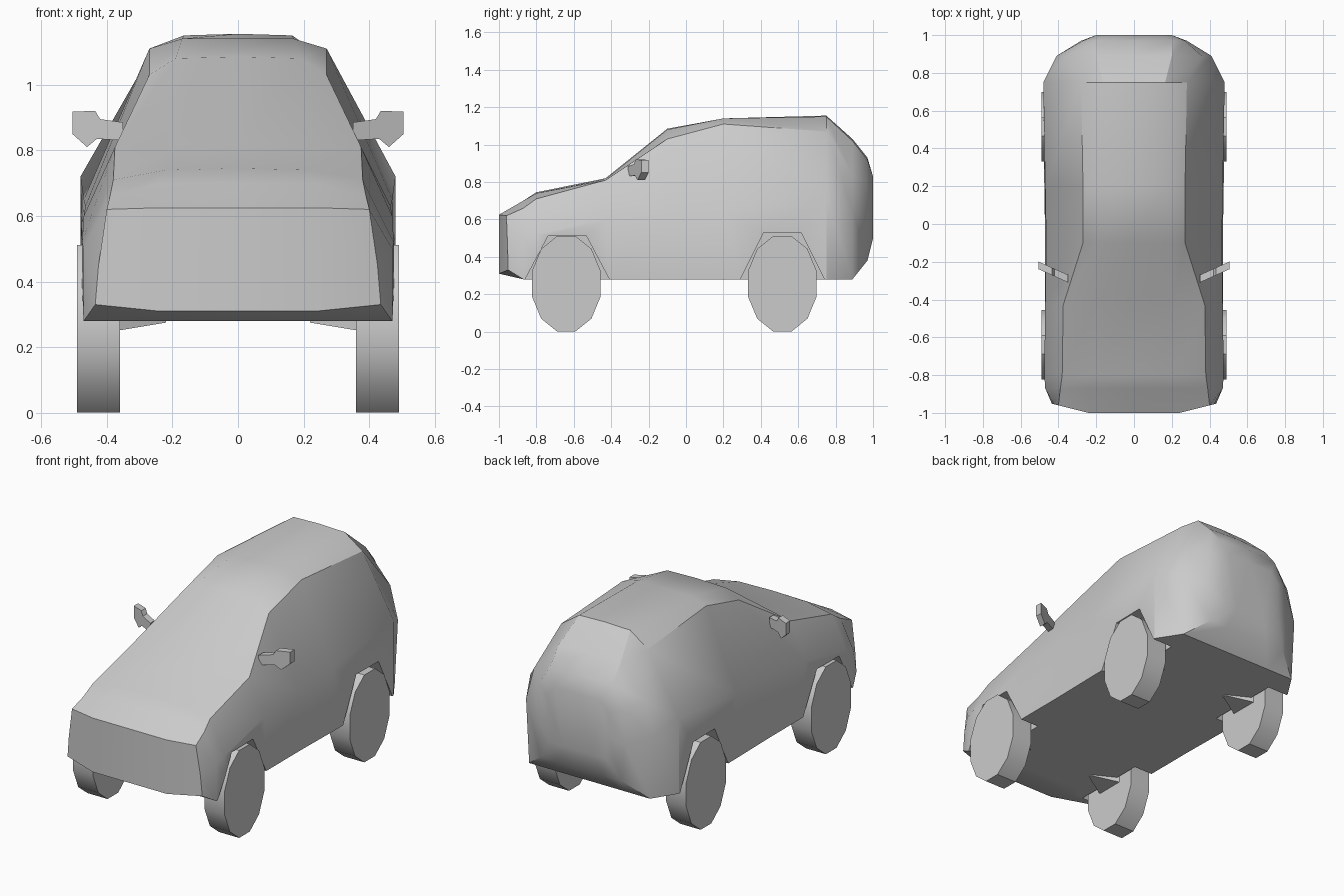
import bpy, bmesh, math

cube = bpy.data.objects.get("Cube")
if cube:
    bpy.data.objects.remove(cube, do_unlink=True)

# single clay grey
grey = bpy.data.materials.new("clay grey")
grey.use_nodes = True
colour = (0.6, 0.6, 0.6, 1)
grey.diffuse_color = colour
grey.node_tree.nodes["Principled BSDF"].inputs["Base Color"].default_value = colour


def make(name, verts, faces, angle=30):
    mesh = bpy.data.meshes.new(name)
    mesh.from_pydata(verts, [], faces)
    bm = bmesh.new()
    bm.from_mesh(mesh)
    bmesh.ops.recalc_face_normals(bm, faces=bm.faces)
    bm.to_mesh(mesh)
    bm.free()
    mesh.materials.append(grey)
    obj = bpy.data.objects.new(name, mesh)
    bpy.context.collection.objects.link(obj)
    smooth(obj, angle)
    return obj


def smooth(obj, angle):
    bpy.ops.object.select_all(action='DESELECT')
    obj.select_set(True)
    bpy.context.view_layer.objects.active = obj
    bpy.ops.object.shade_smooth_by_angle(angle=math.radians(angle))


def prism(name, near, far, angle=30):
    """Closed solid between two matching outlines."""
    n = len(near)
    faces = [list(range(n)), list(range(n, 2 * n))]
    faces += [(i, (i + 1) % n, (i + 1) % n + n, i + n) for i in range(n)]
    return make(name, near + far, faces, angle)


# body sections: y, centre z, then x and z of top, shoulder, waist and sill
SECTIONS = [
    (-1.0, .625, .24, .625, .40, .62, .425, .45, .435, .33),
    (-.87, .70, .24, .70, .39, .66, .47, .5, .47, .28),
    (-.8, .745, .22, .74, .38, .71, .475, .52, .475, .28),
    (-.43, .82, .2, .815, .375, .81, .47, .6, .47, .28),
    (-.1, 1.085, .19, 1.08, .27, 1.03, .465, .63, .47, .28),
    (.2, 1.14, .17, 1.14, .27, 1.11, .47, .65, .475, .28),
    (.75, 1.155, .165, 1.15, .28, 1.07, .48, .72, .48, .28),
    (.89, 1.03, .2, 1.02, .36, .84, .41, .65, .39, .28),
    (.97, .93, .2, .92, .27, .8, .28, .6, .26, .38),
    (1.0, .83, .15, .83, .2, .77, .2, .63, .18, .5),
]
verts, faces = [], []
for row in SECTIONS:
    y, centre = row[:2]
    half = list(zip(row[2::2], row[3::2]))
    sill_x, sill_z = half[-1]
    half.append((sill_x * .55, sill_z - (.02 if y == -1 else 0)))
    ring = [(0, centre)] + half + [(-x, z) for x, z in reversed(half)]
    for x, z in ring:
        bow = .25 * max(0, abs(x) - .24) if y == -1 else 0
        verts.append((x, y + bow, z))
n = 11
for s in range(len(SECTIONS) - 1):
    for i in range(n):
        j = (i + 1) % n
        faces.append((s * n + i, s * n + j, s * n + n + j, s * n + n + i))
for base in (0, (len(SECTIONS) - 1) * n):
    for cap in ((10, 0, 1, 5, 6), (1, 2, 3, 4, 5), (6, 7, 8, 9, 10)):
        faces.append([base + i for i in cap])
body = make("body", verts, faces)

# wheel arches cut out of the body sides
for axle, top in ((-.635, .515), (.515, .53)):
    for side in (1, -1):
        outline = [(-.225, .2), (-.225, .28), (-.1, top), (.1, top), (.225, .28), (.225, .2)]
        cutter = prism("arch_cutter",
                       [(side * .35, axle + y, z) for y, z in outline],
                       [(side * .6, axle + y, z) for y, z in outline])
        cutter.hide_render = True
        cut = body.modifiers.new("arch", 'BOOLEAN')
        cut.operation = 'DIFFERENCE'
        cut.solver = 'EXACT'
        cut.object = cutter
        bpy.context.view_layer.objects.active = body
        bpy.ops.object.modifier_apply(modifier=cut.name)
        bpy.data.objects.remove(cutter, do_unlink=True)
smooth(body, 30)

# tall oval wheels with wedge axle stubs
for end, axle in (("front", -.64), ("rear", .515)):
    for label, side in (("left", 1), ("right", -1)):
        angles = [math.radians(15 + 30 * i) for i in range(12)]
        rim = [(axle + .19 * math.cos(a), .256 + .264 * math.sin(a)) for a in angles]
        prism(f"{end}_{label}_wheel",
              [(side * .36, y, z) for y, z in rim],
              [(side * .49, y, z) for y, z in rim])
        prism(f"{end}_{label}_axle",
              [(side * .37, axle + y, z) for y, z in ((-.09, .3), (.09, .3), (.09, .25), (-.09, .25))],
              [(side * .22, axle + y, z) for y, z in ((-.01, .3), (.01, .3), (.01, .275), (-.01, .275))])

# swept-back door mirrors
MIRROR = [(.35, .83), (.35, .885), (.42, .895), (.435, .92), (.505, .918),
          (.505, .85), (.46, .81), (.43, .835)]
for label, side in (("left", 1), ("right", -1)):
    def face(offset):
        return [(side * x, -.29 + .45 * (x - .37) + offset, z) for x, z in MIRROR]
    prism(f"{label}_mirror", face(-.01), face(.03))
